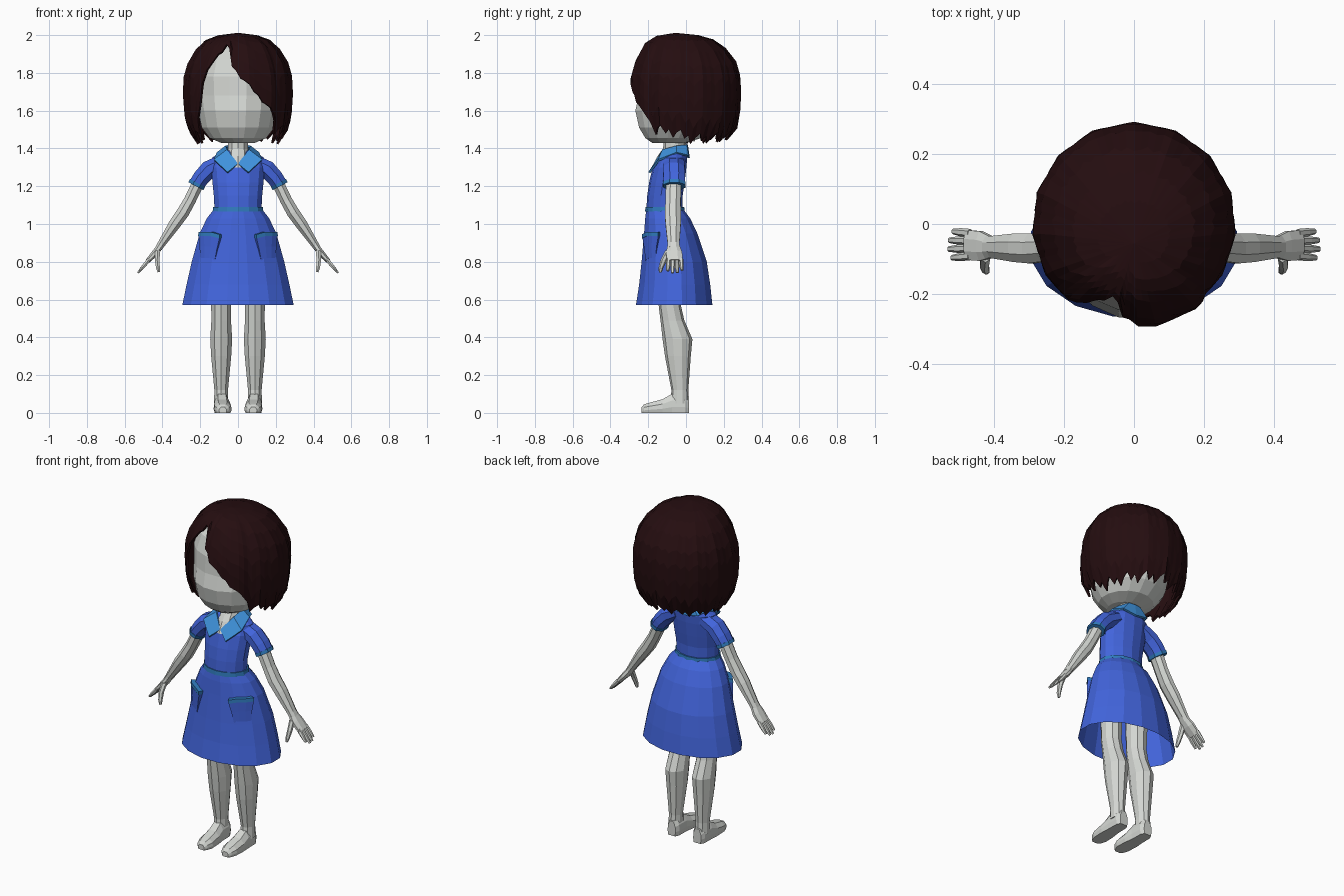
import bpy, bmesh, math
from mathutils import Vector

if "Cube" in bpy.data.objects:
    bpy.data.objects.remove(bpy.data.objects["Cube"])


def material(name, rgb):
    m = bpy.data.materials.new(name)
    m.diffuse_color = (*rgb, 1)
    m.use_nodes = True
    m.node_tree.nodes["Principled BSDF"].inputs["Base Color"].default_value = m.diffuse_color
    return m


SKIN = material("pale skin", (0.66, 0.68, 0.65))
DRESS = material("blue cloth", (0.055, 0.13, 0.72))
COLLAR = material("light blue cloth", (0.05, 0.29, 0.72))
TRIM = material("teal trim", (0.03, 0.2, 0.52))
HAIR = material("dark brown hair", (0.018, 0.004, 0.005))


def lerp(table, x):
    """Piecewise linear lookup in rows of (x, value, ...)."""
    for a, b in zip(table, table[1:]):
        if a[0] <= x <= b[0]:
            t = (x - a[0]) / (b[0] - a[0])
            return [p + (q - p) * t for p, q in zip(a[1:], b[1:])]
    return list(table[-1][1:] if x > table[-1][0] else table[0][1:])


def grid(name, rows, mat, closed=True, caps=(), mirror=False, thick=0.0):
    """Skin a surface over rows of points with equal counts."""
    bm = bmesh.new()
    vr = [[bm.verts.new(p) for p in row] for row in rows]
    n = len(rows[0])
    for a, b in zip(vr, vr[1:]):
        for i in range(n if closed else n - 1):
            j = (i + 1) % n
            bm.faces.new((a[i], a[j], b[j], b[i]))
    for c in caps:
        bm.faces.new(vr[c])
    bmesh.ops.remove_doubles(bm, verts=bm.verts, dist=1e-5)
    bmesh.ops.recalc_face_normals(bm, faces=bm.faces)
    me = bpy.data.meshes.new(name)
    bm.to_mesh(me)
    bm.free()
    ob = bpy.data.objects.new(name, me)
    bpy.context.collection.objects.link(ob)
    me.materials.append(mat)
    if thick:
        ob.modifiers.new("thickness", 'SOLIDIFY').thickness = thick
    if mirror:
        ob.modifiers.new("mirror", 'MIRROR')
    return ob


def ring(c, u, v, n):
    c, u, v = Vector(c), Vector(u), Vector(v)
    return [c + u * math.cos(2 * math.pi * (i + 0.5) / n)
            + v * math.sin(2 * math.pi * (i + 0.5) / n) for i in range(n)]


def stack(name, levels, mat, n, cx=0, caps=(0, -1), mirror=False):
    """Horizontal oval rings from rows of (z, half width, front y, back y)."""
    k = 1 / math.cos(math.pi / n)
    rows = [ring((cx, (f + b) / 2, z), (w * k, 0, 0), (0, (b - f) / 2 * k, 0), n)
            for z, w, f, b in levels]
    return grid(name, rows, mat, True, caps, mirror)


def limb(name, pts, mat, n=8, caps=(0, -1)):
    """Mirrored tube through rows of (x, y, z, radius across, radius in y)."""
    rows = []
    for i, (x, y, z, r, ry) in enumerate(pts):
        a, b = pts[max(i - 1, 0)], pts[min(i + 1, len(pts) - 1)]
        d = Vector((b[0] - a[0], 0, b[2] - a[2])).normalized()
        rows.append(ring((x, y, z), (-d.z * r, 0, d.x * r), (0, ry, 0), n))
    return grid(name, rows, mat, True, caps, True)


# Head and neck
stack("head", [(1.43, .09, -.18, .0), (1.455, .15, -.215, .08), (1.51, .192, -.248, .14),
               (1.60, .212, -.268, .19), (1.68, .222, -.25, .21), (1.78, .228, -.245, .22),
               (1.87, .2, -.215, .2), (1.93, .14, -.16, .14), (1.965, .05, -.1, .05)], SKIN, 16)
stack("neck", [(1.30, .06, -.178, -.03), (1.36, .056, -.147, -.01),
               (1.40, .053, -.118, -.005), (1.47, .052, -.115, .0)], SKIN, 10)

# Hair: strands run from the crown to a hem whose height depends on direction
PROFILE = [(0, 0, 2.0), (1, .12, 1.985), (2, .19, 1.95), (3, .25, 1.86), (4, .275, 1.77),
           (5, .277, 1.65), (6, .262, 1.52), (7, .205, 1.425)]
HEM = [(-180, 1.48), (-150, 1.465), (-100, 1.45), (-62, 1.46), (-53, 1.5), (-46, 1.62),
       (-40, 1.76), (-30, 1.87), (-14, 1.955), (-8, 1.84), (4, 1.77), (21, 1.68), (41, 1.58),
       (50, 1.5), (70, 1.49), (100, 1.45), (150, 1.465), (180, 1.48)]
BY_HEIGHT = [(-z, p) for p, r, z in PROFILE]
COLS, SIDES, STEPS = 75, 15, 9
strands = []
for i in range(COLS):
    az = -180 + 360 * i / COLS
    jag = (.03, -.01, .015, -.025, .01)[i % 5] * (1 if abs(az) > 50 else .35)
    end = lerp(BY_HEIGHT, -(lerp(HEM, az)[0] + jag))[0]
    local = (i % (COLS // SIDES)) * 2 * math.pi / COLS - math.pi / SIDES
    facet = 1.015 * math.cos(math.pi / SIDES) / math.cos(local)
    if 0 < az < 45:
        facet *= 1.03
    a, strand = math.radians(az), []
    for s in range(STEPS):
        r, z = lerp(PROFILE, end * s / (STEPS - 1))
        shift = -.055 * (1 - min(r / .25, 1))
        strand.append((r * facet * math.sin(a), shift - r * facet * math.cos(a), z))
    strands.append(strand)
grid("hair", strands + strands[:1], HAIR, closed=False, thick=-.012)

# Dress bodice, belt and open skirt
stack("bodice", [(1.07, .124, -.208, -.02), (1.15, .128, -.203, -.02), (1.22, .135, -.193, -.01),
                 (1.30, .142, -.174, .0), (1.35, .138, -.148, .004), (1.39, .08, -.105, .0)], DRESS, 14)
stack("belt", [(1.065, .134, -.214, -.01), (1.09, .131, -.212, -.012)], TRIM, 14)
SKIRT = [(.57, .295, -.265, .14), (.68, .272, -.248, .128), (.80, .245, -.235, .11),
         (.95, .203, -.222, .06), (1.03, .165, -.216, .022), (1.075, .13, -.21, -.012)]
stack("skirt", SKIRT, DRESS, 16, caps=(-1,))


def on_skirt(deg, z, off):
    w, f, b = lerp(SKIRT, z)
    a = math.radians(deg)
    return ((w + off) * math.sin(a), (f + b) / 2 - ((b - f) / 2 + off) * math.cos(a), z)


# Pockets flare away from the skirt at the top and end in a teal edge
pocket_rows = [(30, 56, .82, .003), (28, 60, .88, .012), (25, 66, .938, .022)]
edge_rows = [(25, 66, .936, .025), (25, 67, .957, .027)]
for name, table, mat in (("pocket", pocket_rows, DRESS), ("pocket_edge", edge_rows, TRIM)):
    rows = []
    for lo, hi, z, off in table:
        front = [on_skirt(lo + (hi - lo) * k / 3, z - .012 * (k == 0), off) for k in range(4)]
        back = [on_skirt(lo + (hi - lo) * k / 3, z - .012 * (k == 0), -.008) for k in (3, 2, 1, 0)]
        rows.append(front + back)
    grid(name, rows, mat, True, (0, -1), True)

# Collar: one half as a folded strip from the front notch to the nape
inner = [(0, -.17, 1.32), (.058, -.125, 1.395), (.066, -.05, 1.415), (.04, .005, 1.42), (0, .01, 1.42)]
outer = [(.055, -.2, 1.275), (.128, -.148, 1.342), (.112, -.05, 1.38), (.085, .012, 1.365), (0, .02, 1.35)]
grid("collar", [inner, outer], COLLAR, closed=False, mirror=True, thick=.012)

# Sleeves, cuffs and arms
limb("sleeve", [(.085, -.065, 1.325, .045, .06), (.155, -.065, 1.288, .052, .062),
                (.195, -.062, 1.245, .048, .062), (.22, -.062, 1.208, .045, .06)], DRESS)
limb("sleeve_cuff", [(.214, -.062, 1.217, .049, .064), (.223, -.062, 1.2, .048, .063)], TRIM)
limb("arm", [(.2, -.065, 1.24, .034, .045), (.255, -.068, 1.125, .034, .043),
             (.292, -.07, 1.06, .036, .046), (.335, -.068, 1.0, .034, .044),
             (.405, -.066, .895, .022, .034), (.42, -.066, .872, .02, .035)], SKIN)

# Hands: palm, four fingers and a thumb
limb("palm", [(.41, -.066, .885, .018, .034), (.438, -.063, .848, .019, .046),
              (.478, -.06, .803, .014, .046)], SKIN)
for k, length in enumerate((.85, 1.0, .97, .8)):
    y = -.092 + k * .022
    tip = y + (k - 1.5) * .003
    limb("finger_%d" % (k + 1), [(.468, y, .815, .012, .012),
         (.468 + .035 * length, (y + tip) / 2, .815 - .042 * length, .011, .012),
         (.468 + .062 * length, tip, .815 - .074 * length, .006, .008)], SKIN, 6)
limb("thumb", [(.425, -.09, .86, .016, .02), (.428, -.117, .81, .014, .018),
               (.424, -.132, .77, .012, .013), (.42, -.136, .745, .007, .008)], SKIN, 6)

# Legs
stack("leg", [(.85, .06, -.15, -.02), (.57, .053, -.142, -.03), (.49, .052, -.132, -.012),
              (.39, .058, -.12, .03), (.30, .053, -.108, .022), (.12, .036, -.075, .01),
              (.05, .038, -.08, .014)], SKIN, 10, cx=.089, mirror=True)

# Feet: rounded-box sections running from heel to toe (y, half width, height, x)
foot = []
for y, w, h, x in [(.016, .026, .085, .085), (-.005, .038, .1, .085), (-.075, .04, .1, .085),
                   (-.125, .046, .072, .083), (-.19, .046, .055, .08), (-.222, .034, .045, .08),
                   (-.236, .02, .03, .08)]:
    foot.append([(x + sx * w, y, h * sz) for sx, sz in
                 ((-.88, 0), (.88, 0), (1, .3), (.95, .65), (.5, 1), (-.5, 1), (-.95, .65), (-1, .3))])
grid("foot", foot, SKIN, True, (0, -1), True)
